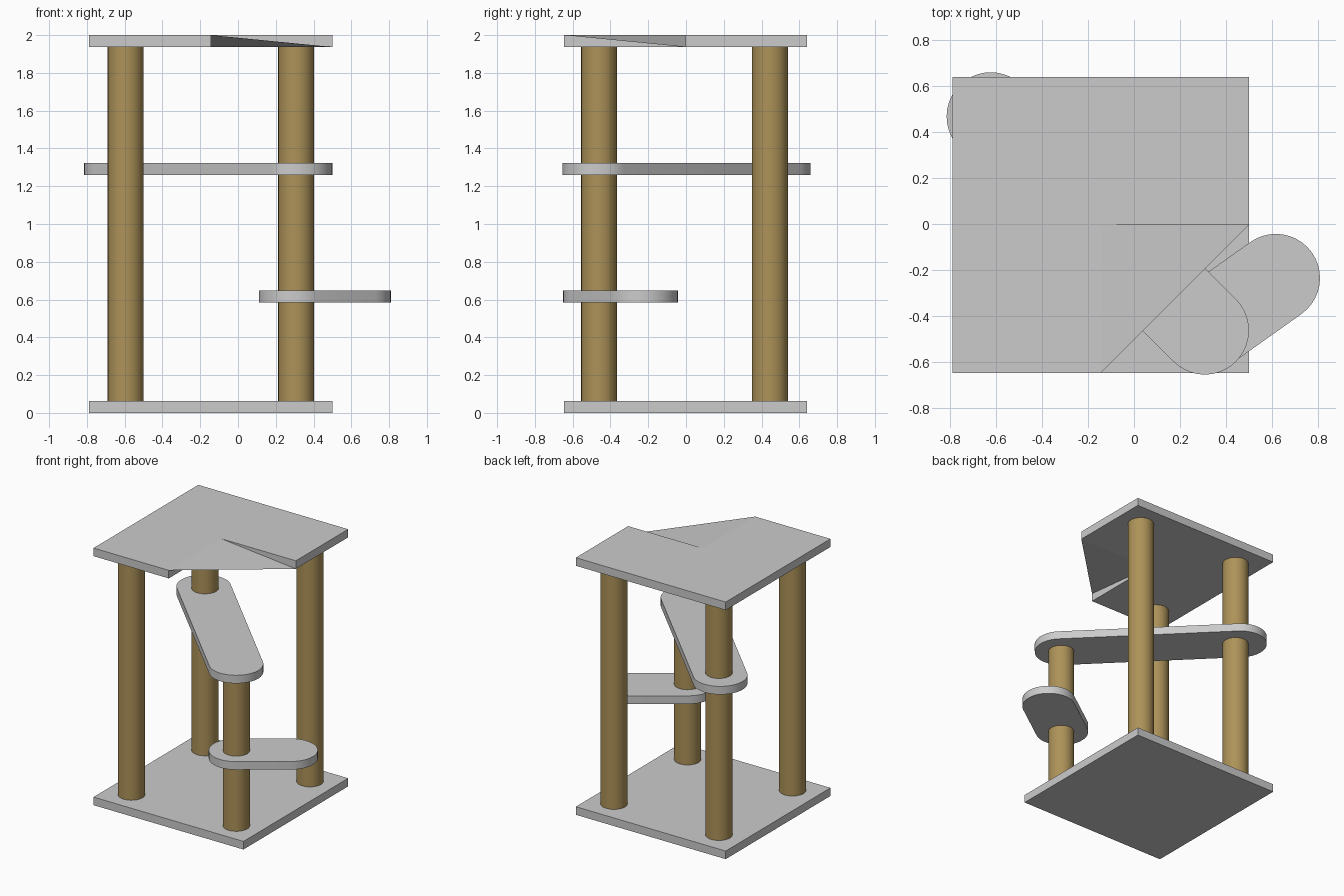
import bpy, bmesh, math
from mathutils import Vector

if "Cube" in bpy.data.objects:
    bpy.data.objects.remove(bpy.data.objects["Cube"])

X0, XM, X1 = -0.79, -0.143, 0.50
Y0, YM, Y1 = -0.647, -0.003, 0.64
T = 0.063

wood = bpy.data.materials.new("rope_brown")
wood.diffuse_color = (0.42, 0.29, 0.10, 1)
wood.use_nodes = True
wood.node_tree.nodes["Principled BSDF"].inputs["Base Color"].default_value = wood.diffuse_color


def finish(name, bm, smooth=False, mat=None):
    bmesh.ops.recalc_face_normals(bm, faces=bm.faces)
    mesh = bpy.data.meshes.new(name)
    bm.to_mesh(mesh)
    bm.free()
    ob = bpy.data.objects.new(name, mesh)
    bpy.context.collection.objects.link(ob)
    if mat:
        mesh.materials.append(mat)
    if smooth:
        bpy.ops.object.select_all(action='DESELECT')
        ob.select_set(True)
        bpy.context.view_layer.objects.active = ob
        bpy.ops.object.shade_smooth_by_angle(angle=math.radians(30))
    return ob


def prism(name, outline, z0, z1, smooth=False, mat=None):
    bm = bmesh.new()
    face = bm.faces.new([bm.verts.new((x, y, z0)) for x, y in outline])
    ext = bmesh.ops.extrude_face_region(bm, geom=[face], use_keep_orig=True)
    verts = [g for g in ext['geom'] if isinstance(g, bmesh.types.BMVert)]
    bmesh.ops.translate(bm, vec=(0, 0, z1 - z0), verts=verts)
    return finish(name, bm, smooth, mat)


def arc(c, r, start, sweep, n):
    return [(c[0] + r * math.cos(start + sweep * i / n),
             c[1] + r * math.sin(start + sweep * i / n)) for i in range(n + 1)]


def shelf(name, a, b, r, z0):
    # Round-ended board between two centres
    d = math.atan2(b[1] - a[1], b[0] - a[0])
    pts = arc(b, r, d - math.pi / 2, math.pi, 20) + arc(a, r, d + math.pi / 2, math.pi, 20)
    return prism(name, pts, z0, z0 + T, smooth=True)


# Base board
prism("base_board", [(X0, Y0), (X1, Y0), (X1, Y1), (X0, Y1)], 0, T)

# L-shaped roof whose notch is closed by a folded panel
bm = bmesh.new()
outline = [(XM, Y0), (XM, YM), (X1, YM), (X1, Y1), (X0, Y1), (X0, Y0)]
low = [bm.verts.new((x, y, 2 - T)) for x, y in outline]
top = [bm.verts.new((x, y, 2)) for x, y in outline]
# Boards split into two quads meeting at the notch corner
for ring in (low, top):
    bm.faces.new(ring)
for i in range(2, 6):
    j = (i + 1) % 6
    bm.faces.new((low[i], low[j], top[j], top[i]))
bm.faces.new((top[0], top[1], low[2]))
bm.faces.new((top[1], top[2], low[2]))
bm.faces.new((top[0], low[0], low[1]))
bm.faces.new((top[0], low[1], low[2]))
finish("roof_board", bm)

# Four posts; the front right one stops at the ramp
for name, x, y, h in (("front_left_post", -0.595, -0.46, 1.97),
                      ("back_left_post", -0.595, 0.445, 1.97),
                      ("back_right_post", 0.308, 0.445, 1.97),
                      ("front_right_post", 0.308, -0.46, 1.29)):
    prism(name, arc((x, y), 0.095, 0, 2 * math.pi, 32)[:-1], 0.003, h, True, wood)

# Walkway and step
shelf("diagonal_walkway", (-0.623, 0.468), (0.308, -0.463), 0.192, 1.26)
shelf("low_step", (0.303, -0.458), (0.617, -0.235), 0.192, 0.585)
